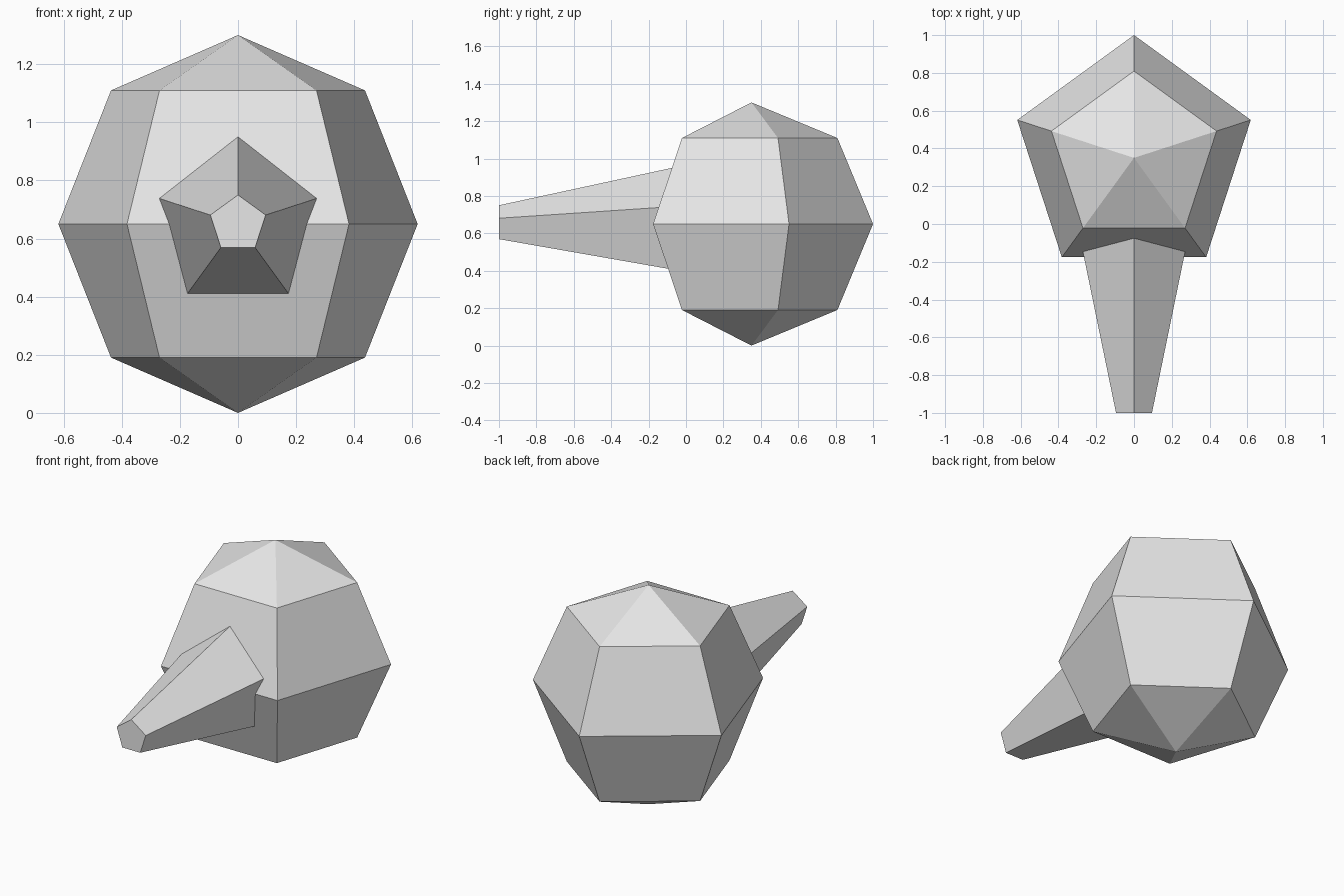
import bpy, bmesh, math
from mathutils import Matrix

if "Cube" in bpy.data.objects:
    bpy.data.objects.remove(bpy.data.objects["Cube"])

SIDES = 5

grey = bpy.data.materials.new("light_grey")
grey.diffuse_color = (0.8, 0.8, 0.8, 1.0)
grey.use_nodes = True
grey.node_tree.nodes["Principled BSDF"].inputs["Base Color"].default_value = grey.diffuse_color


def lathe(name, profile, matrix):
    """Five-sided solid from (radius, height) pairs; radius 0 makes a pole."""
    bm = bmesh.new()
    rings = []
    for r, h in profile:
        if r == 0:
            rings.append([bm.verts.new((0, 0, h))] * SIDES)
        else:
            rings.append([bm.verts.new((r * math.sin(a), r * math.cos(a), h))
                          for a in (math.tau * i / SIDES for i in range(SIDES))])
    for low, high in zip(rings, rings[1:]):
        for i in range(SIDES):
            j = (i + 1) % SIDES
            corners = [low[i], low[j], high[j], high[i]]
            bm.faces.new(list(dict.fromkeys(corners)))
    # flat caps where the profile ends on a ring
    for ring, (r, h) in ((rings[0], profile[0]), (rings[-1], profile[-1])):
        if r > 0:
            bm.faces.new(ring)
    bmesh.ops.recalc_face_normals(bm, faces=bm.faces)
    mesh = bpy.data.meshes.new(name)
    bm.to_mesh(mesh)
    bm.free()
    mesh.materials.append(grey)
    obj = bpy.data.objects.new(name, mesh)
    obj.matrix_world = matrix
    bpy.context.collection.objects.link(obj)
    return obj


# Round body: low-poly sphere with three rings between the poles
R = 0.65
body = [(R * math.sin(t) if 0 < k < 4 else 0, -R * math.cos(t))
        for k, t in ((k, math.pi * k / 4) for k in range(5))]
lathe("body", body, Matrix.Translation((0, 0.35, R)))

# Tapered snout pointing to the front, its base buried in the body
lathe("snout", [(0.35, -0.156), (0.10, 1.0)],
      Matrix.Translation((0, 0, R)) @ Matrix.Rotation(math.pi / 2, 4, 'X'))
